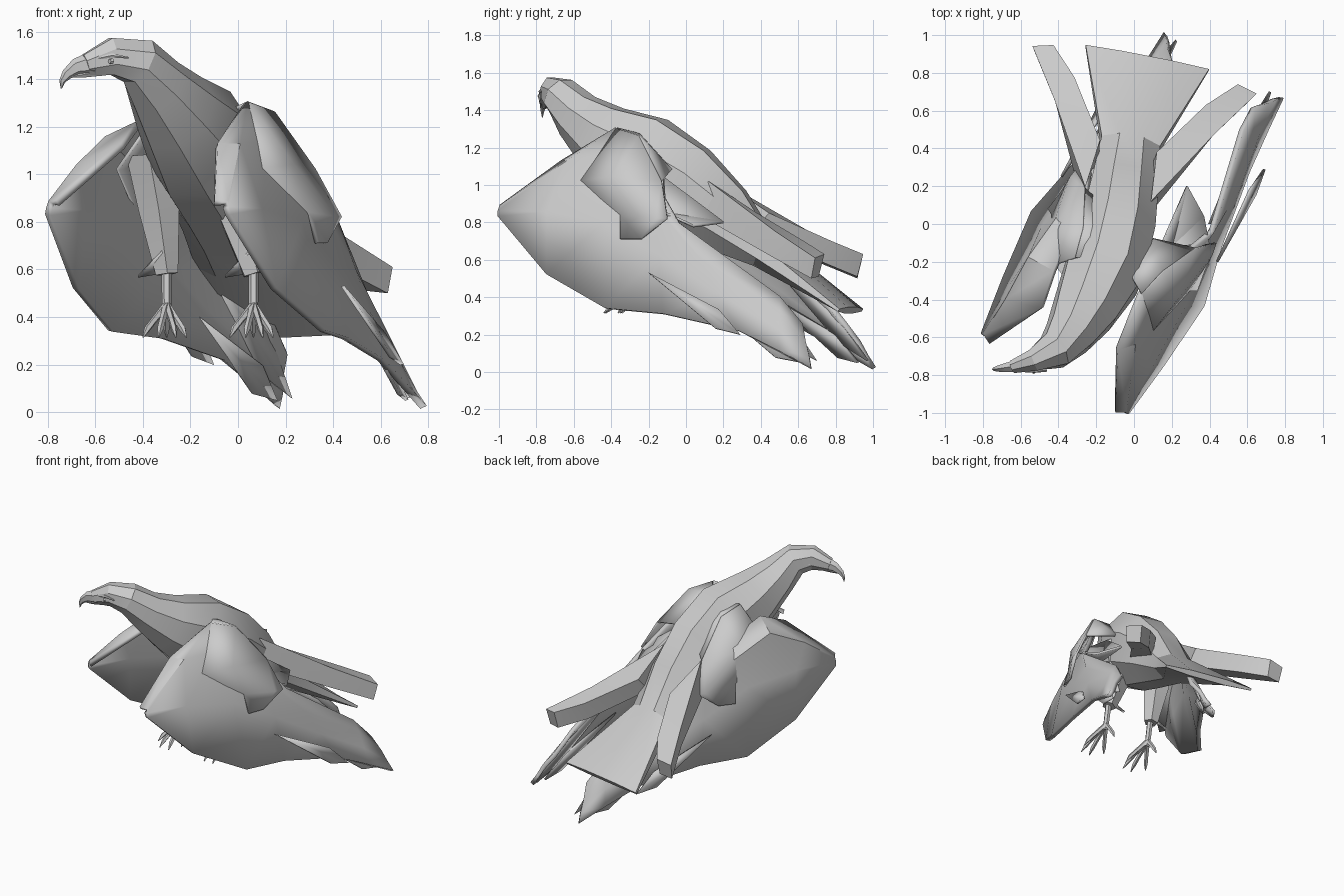
import bpy, bmesh, math
from mathutils import Vector

if "Cube" in bpy.data.objects:
    bpy.data.objects.remove(bpy.data.objects["Cube"], do_unlink=True)

grey = bpy.data.materials.new("plain grey")
grey.use_nodes = True
GREY = (0.6, 0.6, 0.6, 1)
grey.diffuse_color = GREY
grey.node_tree.nodes["Principled BSDF"].inputs["Base Color"].default_value = GREY


def build(name, verts, faces, thickness=0.0):
    """Make one part; open sheets receive a thickness."""
    mesh = bpy.data.meshes.new(name)
    mesh.from_pydata([tuple(v) for v in verts], [], faces)
    bm = bmesh.new()
    bm.from_mesh(mesh)
    bmesh.ops.remove_doubles(bm, verts=bm.verts, dist=0.0005)
    bmesh.ops.recalc_face_normals(bm, faces=bm.faces)
    bm.to_mesh(mesh)
    bm.free()
    mesh.materials.append(grey)
    part = bpy.data.objects.new(name, mesh)
    bpy.context.collection.objects.link(part)
    if thickness:
        solid = part.modifiers.new("thickness", "SOLIDIFY")
        solid.thickness = thickness
        solid.offset = 0
    bpy.ops.object.select_all(action="DESELECT")
    part.select_set(True)
    bpy.context.view_layer.objects.active = part
    bpy.ops.object.shade_smooth_by_angle(angle=math.radians(25))
    return part


def reflect(points, centre=(0.02, 0.01, 0), degrees=28.7):
    """Mirror points over an upright plane turned from the y axis."""
    a = math.radians(degrees)
    normal = Vector((math.cos(a), -math.sin(a), 0))
    centre = Vector(centre)
    return [Vector(p) - 2 * (Vector(p) - centre).dot(normal) * normal for p in points]


def pair(name, verts, faces, thickness=0.0, **plane):
    build("left_" + name, verts, faces, thickness)
    build("right_" + name, reflect(verts, **plane), faces, thickness)


def grid_faces(rows, cols, closed=False):
    """Quads between rows; a closed grid wraps round and is capped."""
    faces = []
    for r in range(rows - 1):
        for c in range(cols if closed else cols - 1):
            d = (c + 1) % cols
            faces.append((r * cols + c, r * cols + d, (r + 1) * cols + d, (r + 1) * cols + c))
    if closed:
        faces += [tuple(range(cols)), tuple(range((rows - 1) * cols, rows * cols))]
    return faces


def loft(name, rings, sides):
    """Skin along rings of (x, y, z, half width, half height)."""
    verts = []
    for i, (x, y, z, w, h) in enumerate(rings):
        a = Vector(rings[max(i - 1, 0)][:3])
        b = Vector(rings[min(i + 1, len(rings) - 1)][:3])
        along = (b - a).normalized()
        across = along.cross(Vector((0, 0, 1))).normalized()
        up = across.cross(along)
        for s in range(sides):
            t = math.tau * (s + 0.5) / sides
            verts.append(Vector((x, y, z)) + across * w * math.cos(t) * 1.06 + up * h * math.sin(t) * 1.06)
    return build(name, verts, grid_faces(len(rings), sides, True))


def tube(name, points, radii, sides=6):
    """Tapered limb through points."""
    verts = []
    for i, p in enumerate(points):
        along = Vector(points[min(i + 1, len(points) - 1)]) - Vector(points[max(i - 1, 0)])
        turn = along.to_track_quat("Z", "Y")
        for s in range(sides):
            t = math.tau * s / sides
            verts.append(Vector(p) + turn @ Vector((math.cos(t), math.sin(t), 0)) * radii[i])
    return build(name, verts, grid_faces(len(points), sides, True))


# Body from the base of the bill to the fanned tail
loft("body", [
    (-.64, -.755, 1.46, .035, .045),
    (-.53, -.72, 1.495, .06, .08),
    (-.42, -.67, 1.475, .1, .1),
    (-.34, -.58, 1.37, .13, .13),
    (-.26, -.45, 1.26, .17, .18),
    (-.16, -.25, 1.13, .21, .26),
    (-.09, -.02, .98, .2, .25),
    (-.05, .2, .82, .18, .19),
    (-.02, .42, .64, .16, .09),
    (.07, .88, .33, .34, .02)], 8)

# Hooked bill
loft("bill", [
    (-.61, -.75, 1.465, .036, .05),
    (-.68, -.76, 1.45, .025, .035),
    (-.72, -.766, 1.42, .016, .022),
    (-.74, -.768, 1.39, .009, .012),
    (-.743, -.768, 1.36, .002, .002)], 6)
tube("lower_bill", [(-.56, -.735, 1.435), (-.65, -.757, 1.42), (-.7, -.765, 1.41)], [.022, .015, .004])

# Eyes and brow ridges on both sides of the head
for side, y in (("left", -.778), ("right", -.66)):
    tube(side + "_eye", [(-.53, y, 1.475), (-.54, y * 1.01, 1.475)], [.014, .01])
    tube(side + "_brow", [(-.6, -.755 + (y + .72) * .4, 1.485), (-.53, y, 1.5), (-.46, y, 1.49)],
         [.005, .01, .004])

# Broad wing sheets: lower edge, middle, upper bend and inner edge of each column
wing = [
    (-.04, -1, .83), (-.05, -1, .86), (-.05, -.99, .88), (-.1, -.99, .88),
    (.15, -.74, .52), (.09, -.74, .85), (.0, -.63, 1.12), (-.09, -.66, 1.12),
    (.36, -.43, .34), (.26, -.43, .8), (.11, -.4, 1.13), (.03, -.37, 1.3),
    (.45, -.12, .31), (.39, -.14, .62), (.33, -.16, .88), (.27, -.15, 1.0),
    (.6, .28, .22), (.54, .17, .42), (.48, .08, .6), (.41, -.04, .8),
    (.7, .5, .11), (.66, .5, .22), (.62, .5, .32), (.57, .5, .4),
    (.78, .67, .02), (.74, .66, .08), (.7, .64, .16), (.63, .62, .25)]
wing_faces = grid_faces(7, 4)
build("left_wing", wing, wing_faces, .03)

# The right wing is lifted further out at the wrist
right_wing = reflect(wing)
right_wing[6] = Vector((-.67, -.4, 1.03))
right_wing[10] = Vector((-.55, -.18, 1.15))
right_wing[11] = Vector((-.42, -.25, 1.21))
build("right_wing", right_wing, wing_faces, .03)

# Covert layer fanning from the shoulder over the wing and ending in a loose flap
coverts = [(.23, -.39, 1.04), (.15, -.25, 1.26), (.04, -.37, 1.3), (.09, -.57, 1.02),
           (.29, -.35, .84), (.41, -.16, .82), (.32, -.13, 1.02),
           (.33, -.35, .71), (.37, -.24, .71), (.43, -.1, .82)]
covert_faces = [(0, k, k + 1) for k in range(1, 6)] + [(0, 6, 1), (4, 7, 8, 5), (5, 8, 9), (5, 9, 6)]
pair("coverts", coverts, covert_faces, .015)

# Folded shoulder joining coverts and back
shoulder = [(.15, -.25, 1.26), (.04, -.37, 1.3), (-.03, -.25, 1.27), (.1, -.08, 1.08), (.32, -.13, 1.02)]
pair("shoulder", shoulder, [(0, 1, 2), (0, 2, 3), (0, 3, 4)], .015)

# Spur behind the shoulder
spur = [(.14, -.12, 1.04), (.28, .2, .8), (.37, .04, .78), (.4, -.11, .85), (.2, -.12, .85)]
pair("wing_spur", spur, [(0, 1, 4), (1, 2, 4), (2, 3, 4), (0, 4, 3)], .015)

# Loose flight feathers over the wing
feathers = [((.44, -.2, .53), (.69, .29, .2), .05),
            ((.4, 0, .74), (.72, .7, .06), .07),
            ((.5, .1, .4), (.71, .62, .05), .06)]
for i, (root, tip, width) in enumerate(feathers):
    root, tip = Vector(root), Vector(tip)
    drop = Vector((.3, -.2, -1)) * width
    middle = root.lerp(tip, .75)
    pair("flight_feather_%d" % (i + 1), [root, middle - drop, tip, middle + drop],
         [(0, 1, 2), (0, 2, 3)], .015)

# Thick folded quills spread beside the tail
quill = [
    (.12, .38, .85), (.09, .12, 1.02), (.08, .05, .85), (.09, .3, .75),
    (.38, .63, .7), (.43, .48, .75), (.42, .47, .61), (.37, .6, .58),
    (.55, .74, .63), (.65, .69, .61), (.63, .67, .5), (.54, .71, .51)]
pair("quill", quill, grid_faces(3, 4, True), centre=(.06, .835, 0), degrees=12)

# Feathered thighs, slanting shanks and long clawed toes
for side, x, y, lean in (("left", .065, -.22, -.1), ("right", -.3, -.21, -.04)):
    tube(side + "_thigh", [(x + lean, y + .06, 1.08), (x + lean * .8, y + .05, .85), (x, y + .03, .58)],
         [.13, .09, .05], 5)
    tube(side + "_shank", [(x, y + .03, .62), (x, y, .45), (x, y - .02, .42)], [.022, .02, .026])
    build(side + "_thigh_tuft", [(x - .02, y - .02, .68), (x - .12, y + .05, .57), (x, y + .05, .59)],
          [(0, 1, 2)], .015)
    for n, (dx, dy) in enumerate(((-.09, -.13), (-.03, -.2), (.035, -.2), (.075, -.12), (0, .08))):
        tube("%s_toe_%d" % (side, n + 1),
             [(x, y, .45), (x + dx * .6, y + dy * .6, .385), (x + dx * .9, y + dy * .9, .35),
              (x + dx * 1.1, y + dy * 1.1, .315)], [.018, .014, .014, .003], 5)
